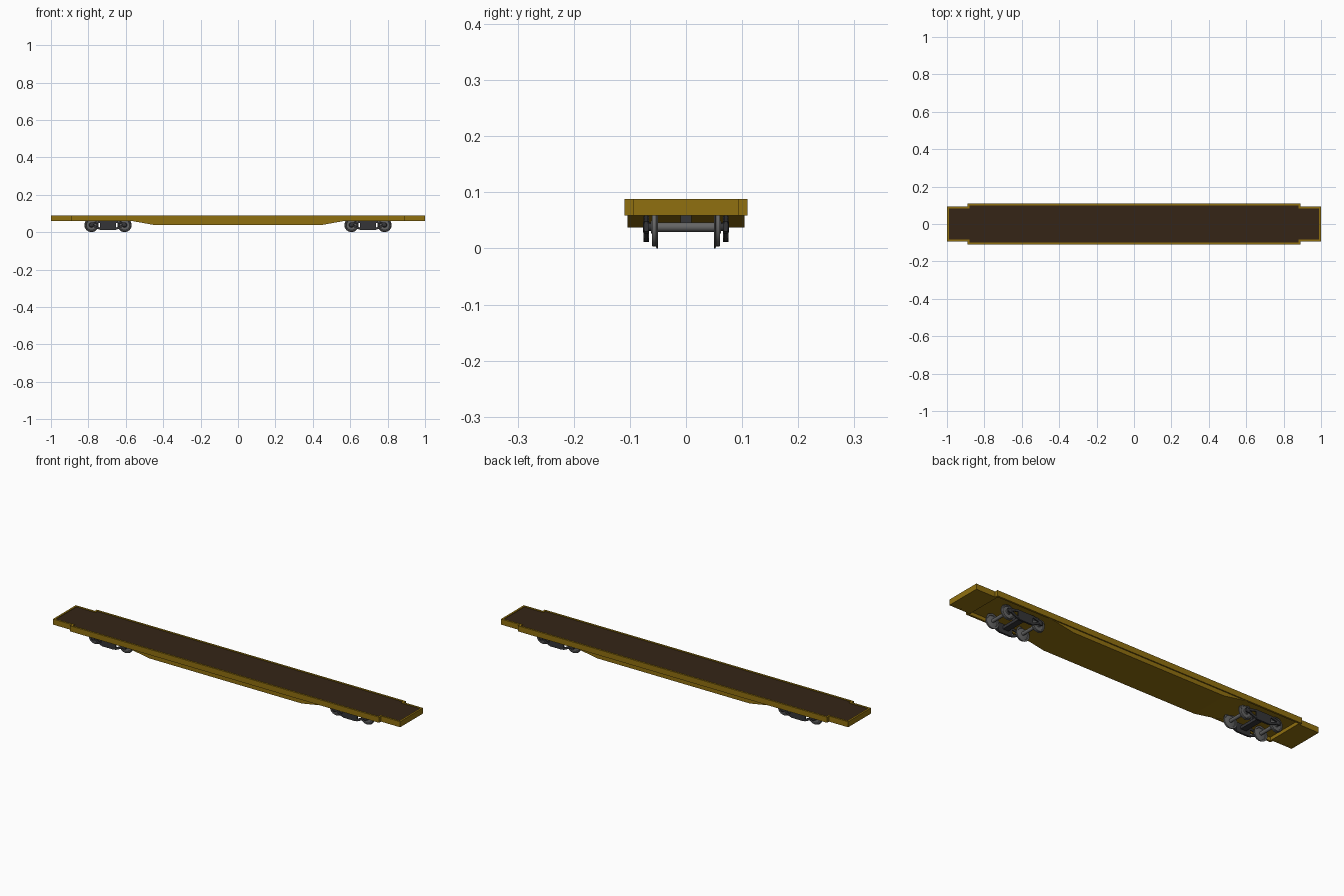
import bpy, bmesh, math
from mathutils import Matrix

if "Cube" in bpy.data.objects:
    bpy.data.objects.remove(bpy.data.objects["Cube"])


def material(name, rgb):
    m = bpy.data.materials.new(name)
    m.diffuse_color = (*rgb, 1)
    m.use_nodes = True
    m.node_tree.nodes["Principled BSDF"].inputs["Base Color"].default_value = m.diffuse_color
    return m


YELLOW = material("yellow_paint", (0.28, 0.16, 0.005))
BROWN = material("dark_boards", (0.035, 0.018, 0.008))
STEEL = material("wheel_steel", (0.13, 0.13, 0.13))
IRON = material("dark_iron", (0.035, 0.035, 0.038))


def finish(bm, name, mat):
    bmesh.ops.recalc_face_normals(bm, faces=bm.faces)
    me = bpy.data.meshes.new(name)
    bm.to_mesh(me)
    bm.free()
    me.materials.append(mat)
    ob = bpy.data.objects.new(name, me)
    bpy.context.collection.objects.link(ob)
    return ob


def prism(name, pts, mat, to3d, a, b):
    """Extrude a closed 2D outline between two levels."""
    bm = bmesh.new()
    lo = [bm.verts.new(to3d(p, a)) for p in pts]
    hi = [bm.verts.new(to3d(p, b)) for p in pts]
    bm.faces.new(lo)
    bm.faces.new(hi)
    n = len(pts)
    for i in range(n):
        j = (i + 1) % n
        bm.faces.new((lo[i], lo[j], hi[j], hi[i]))
    return finish(bm, name, mat)


def flat(p, z):
    return (p[0], p[1], z)


def side(p, y):
    return (p[0], y, p[1])


def box(name, x0, x1, y0, y1, z0, z1, mat):
    return prism(name, [(x0, y0), (x1, y0), (x1, y1), (x0, y1)], mat, flat, z0, z1)


def outline(t):
    """Deck plan, narrower at both ends, inset by t."""
    e, s, w, n = 1 - t, 0.89 - t, 0.11 - t, 0.094 - t
    q = [(e, n), (s, n), (s, w)]
    return (q + [(-x, y) for x, y in reversed(q)]
            + [(-x, -y) for x, y in q] + [(x, -y) for x, y in reversed(q)])


# Deck rim: a mitred wall following the plan
bm = bmesh.new()
rings = [[bm.verts.new((x, y, z)) for x, y in outline(t)]
         for t, z in ((0, 0.059), (0, 0.088), (0.01, 0.088), (0.01, 0.059))]
for k in range(4):
    A, B = rings[k], rings[(k + 1) % 4]
    for i in range(12):
        j = (i + 1) % 12
        bm.faces.new((A[i], A[j], B[j], B[i]))
finish(bm, "deck_rim", YELLOW)

# Deck underside plate and board floor
prism("deck_plate", outline(0.008), YELLOW, flat, 0.077, 0.081)
prism("deck_boards", outline(0.009), BROWN, flat, 0.081, 0.085)

# Solid end platforms
for s in (-1, 1):
    box("end_platform", s * 0.88, s * 0.995, -0.09, 0.09, 0.0592, 0.079, YELLOW)

# Fish-belly centre body
belly = [(-0.67, 0.078), (-0.57, 0.060), (-0.44, 0.037),
         (0.44, 0.037), (0.57, 0.060), (0.67, 0.078)]
prism("belly", belly, YELLOW, side, -0.104, 0.104)

AXLE_Z = 0.038


def lathe(name, prof, x, sgn, mat, seg=24):
    """Spin an (r, y) profile around a wheel axle."""
    bm = bmesh.new()
    vs = [bm.verts.new((r, y * sgn, 0)) for r, y in prof]
    es = [bm.edges.new(p) for p in zip(vs, vs[1:])]
    bmesh.ops.spin(bm, geom=vs + es, cent=(0, 0, 0), axis=(0, 1, 0),
                   angle=2 * math.pi, steps=seg, use_duplicate=False)
    bmesh.ops.remove_doubles(bm, verts=bm.verts, dist=1e-5)
    bmesh.ops.transform(bm, matrix=Matrix.Translation((x, 0, AXLE_Z)), verts=bm.verts)
    ob = finish(bm, name, mat)
    for p in ob.data.polygons:
        p.use_smooth = True
    bpy.context.view_layer.objects.active = ob
    ob.select_set(True)
    bpy.ops.object.shade_smooth_by_angle(angle=math.radians(35))
    ob.select_set(False)
    return ob


wheel = [(0, 0.050), (0.012, 0.050), (0.028, 0.053), (0.030, 0.050), (0.038, 0.050),
         (0.038, 0.052), (0.035, 0.0535), (0.034, 0.061), (0.029, 0.061),
         (0.027, 0.058), (0.013, 0.058), (0.011, 0.062), (0, 0.062)]
axle = [(0, -0.052), (0.0085, -0.052), (0.0085, 0.052), (0, 0.052)]
journal = [(0, 0.060), (0.007, 0.060), (0.007, 0.066), (0.011, 0.066),
           (0.011, 0.075), (0.008, 0.077), (0, 0.077)]

for bx in (-0.695, 0.695):
    # Wheelsets
    for dx in (-0.0885, 0.0885):
        lathe("axle", axle, bx + dx, 1, STEEL, 16)
        for s in (-1, 1):
            lathe("wheel", wheel, bx + dx, s, STEEL)
            lathe("axle_box", journal, bx + dx, s, IRON, 12)
    # Side frames: top bar, sloping lower arms and spring block
    for s in (-1, 1):
        def bar(name, pts, y0=0.068, y1=0.074):
            prism(name, [(bx + x, z) for x, z in pts], IRON, side, s * y0, s * y1)
        bar("side_frame_top_bar", [(-0.1, 0.036), (-0.1, 0.048), (-0.045, 0.060),
                                   (0.045, 0.060), (0.1, 0.048), (0.1, 0.036),
                                   (0.08, 0.040), (0.04, 0.050), (-0.04, 0.050),
                                   (-0.08, 0.040)])
        for m in (-1, 1):
            bar("side_frame_arm", [(m * 0.1, 0.040), (m * 0.1, 0.030), (m * 0.083, 0.030),
                                   (m * 0.042, 0.012), (m * 0.032, 0.012),
                                   (m * 0.032, 0.020), (m * 0.075, 0.039)])
        bar("spring_block", [(-0.042, 0.018), (-0.034, 0.011), (0.034, 0.011), (0.042, 0.018),
                             (0.042, 0.052), (0.034, 0.058), (-0.034, 0.058), (-0.042, 0.052)],
            0.066, 0.0755)
    # Bolster and pivot
    box("bolster", bx - 0.016, bx + 0.016, -0.068, 0.068, 0.031, 0.046, IRON)
    box("pivot", bx - 0.01, bx + 0.01, -0.01, 0.01, 0.046, 0.078, IRON)
